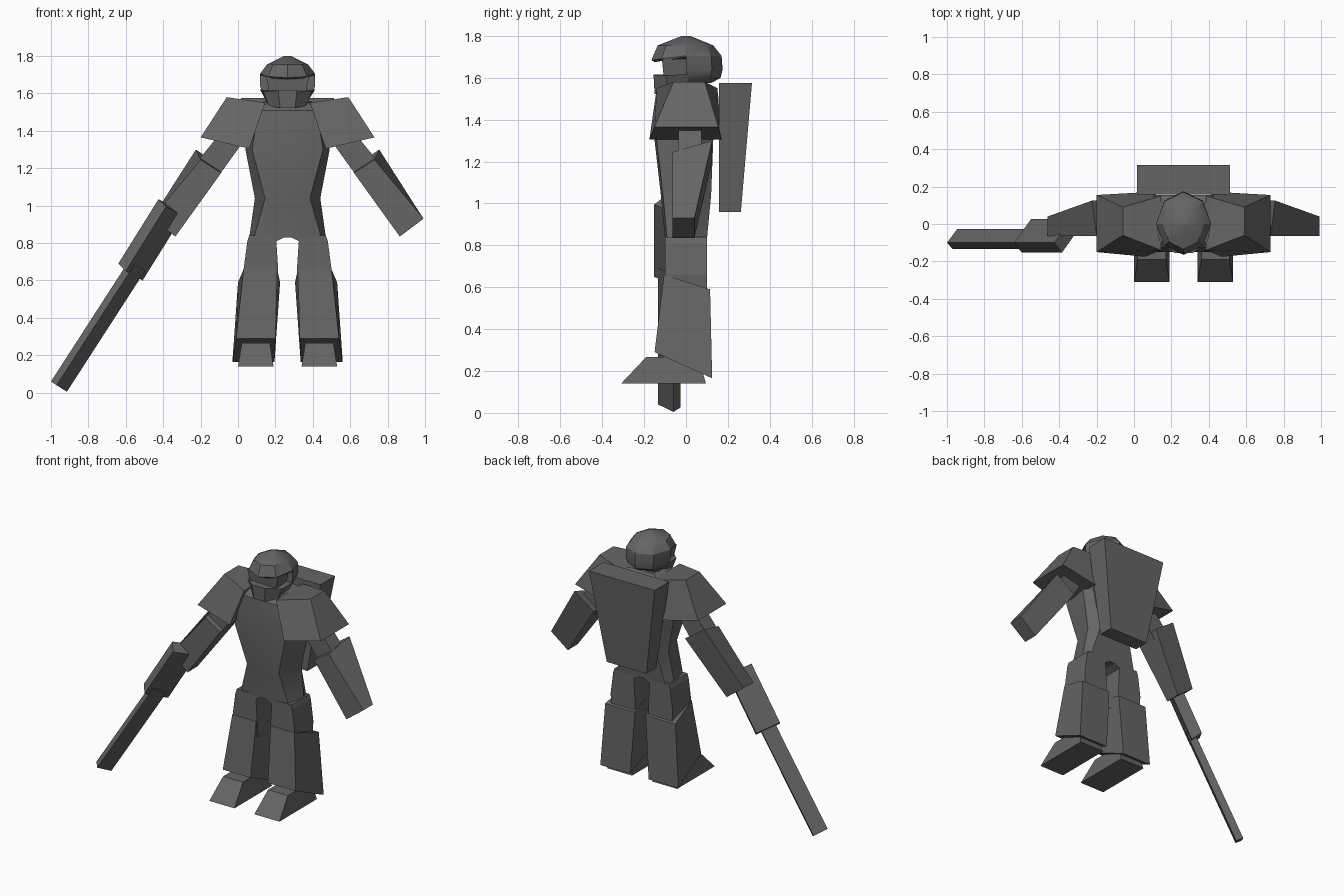
import bpy, bmesh, math
from mathutils import Vector

cube = bpy.data.objects.get("Cube")
if cube:
    bpy.data.objects.remove(cube, do_unlink=True)

MID = 0.265  # x of the body's centre line

grey = bpy.data.materials.new("dark_grey")
grey.use_nodes = True
COLOUR = (0.13, 0.13, 0.13, 1)
grey.diffuse_color = COLOUR
bsdf = next(n for n in grey.node_tree.nodes if n.type == 'BSDF_PRINCIPLED')
bsdf.inputs["Base Color"].default_value = COLOUR
bsdf.inputs["Roughness"].default_value = 0.8


def loft(name, rings, side=1, offset=MID, smooth=False):
    """Skin a closed solid through rings of equal point count; side=-1 mirrors it."""
    bm = bmesh.new()
    loops = [[bm.verts.new((offset + side * x, y, z)) for x, y, z in r] for r in rings]
    n = len(rings[0])
    for a, b in zip(loops, loops[1:]):
        for i in range(n):
            j = (i + 1) % n
            bm.faces.new((a[i], a[j], b[j], b[i]))
    bm.faces.new(loops[0])
    bm.faces.new(loops[-1])
    bmesh.ops.recalc_face_normals(bm, faces=bm.faces)
    me = bpy.data.meshes.new(name)
    bm.to_mesh(me)
    bm.free()
    me.materials.append(grey)
    ob = bpy.data.objects.new(name, me)
    bpy.context.collection.objects.link(ob)
    if smooth:
        bpy.ops.object.select_all(action='DESELECT')
        ob.select_set(True)
        bpy.context.view_layer.objects.active = ob
        bpy.ops.object.shade_smooth_by_angle(angle=math.radians(32))
    return ob


def rect(x0, x1, y0, y1, z):
    return [(x0, y0, z), (x1, y0, z), (x1, y1, z), (x0, y1, z)]


def slope(front, back):
    """Four-sided ring whose front and back edges differ: (x0, x1, y, z) each."""
    a, b, y, z = front
    c, d, v, w = back
    return [(a, y, z), (b, y, z), (d, v, w), (c, v, w)]


# Torso: flat front panel, angled flanks, narrow back
def torso_ring(z, panel, width, front, back):
    half = [(panel / 2, front), (panel, front + 0.01), (width, back - 0.06), (panel, back)]
    return [(x, y, z) for x, y in half] + [(-x, y, z) for x, y in reversed(half)]


loft("torso", [
    torso_ring(0.83, 0.18, 0.205, -0.10, 0.10),
    torso_ring(1.04, 0.12, 0.175, -0.12, 0.12),
    torso_ring(1.30, 0.19, 0.225, -0.15, 0.13),
    torso_ring(1.51, 0.155, 0.20, -0.13, 0.155),
    torso_ring(1.56, 0.10, 0.12, -0.07, 0.10)], smooth=True)

# Backpack tapering downwards
loft("backpack", [rect(-0.15, 0.15, 0.157, 0.262, 0.96),
                  rect(-0.248, 0.248, 0.157, 0.315, 1.575)])

# Limbs, repeated on both sides
for side, label in ((1, "left"), (-1, "right")):
    loft(label + "_thigh", [
        rect(0.05, 0.225, -0.09, 0.10, 0.55),
        rect(0.05, 0.235, -0.10, 0.10, 0.66),
        rect(0.06, 0.215, -0.10, 0.10, 0.81),
        rect(0.0, 0.205, -0.10, 0.10, 0.84)], side)
    loft(label + "_shin_guard", [
        slope((0.065, 0.275, -0.15, 0.29), (0.07, 0.295, 0.125, 0.165)),
        slope((0.055, 0.235, -0.105, 0.66), (0.04, 0.265, 0.115, 0.59))], side)
    loft(label + "_foot", [
        rect(0.075, 0.265, -0.31, 0.095, 0.14),
        rect(0.095, 0.245, -0.19, 0.06, 0.267)], side)
    loft(label + "_shoulder_pad", [
        [(0.205, -0.175, 1.305), (0.205, 0.17, 1.305), (0.465, 0.155, 1.365), (0.465, -0.15, 1.365)],
        [(0.12, -0.14, 1.55), (0.12, 0.15, 1.55), (0.325, 0.09, 1.58), (0.325, -0.06, 1.58)]], side)
    loft(label + "_upper_arm", [
        [(0.195, -0.035, 1.40), (0.195, 0.075, 1.40), (0.30, 0.075, 1.46), (0.30, -0.035, 1.46)],
        [(0.375, -0.035, 1.15), (0.375, 0.075, 1.15), (0.48, 0.075, 1.24), (0.48, -0.035, 1.24)]], side)
    loft(label + "_forearm", [
        [(0.355, -0.065, 1.175), (0.345, 0.125, 1.20), (0.49, 0.125, 1.30), (0.465, -0.065, 1.245)],
        [(0.60, -0.065, 0.835), (0.60, 0.04, 0.835), (0.727, 0.04, 0.93), (0.727, -0.065, 0.93)]], side)


# Rifle: slanted bars pushed along the aiming line
def bar(name, section, move):
    far = [tuple(Vector(p) + Vector(move)) for p in section]
    loft(name, [section, far], offset=0)


bar("rifle_barrel", [(-1.0, -0.10, 0.06), (-0.97, -0.133, 0.04),
                     (-0.915, -0.06, 0.005), (-0.945, -0.027, 0.025)], (0.42, 0, 0.65))
bar("rifle_body", [(-0.64, -0.10, 0.69), (-0.60, -0.153, 0.65),
                   (-0.51, -0.026, 0.60), (-0.55, 0.027, 0.64)], (0.215, 0, 0.345))


# Helmet: dome, rear shell and brow, built from eight-sided rings
def dome_ring(z, half, front, back, lift=0.0):
    pts = []
    for i in range(8):
        a = math.tau * i / 8
        c, s = math.cos(a), math.sin(a)
        pts.append((half * c, (back if s > 0 else -front) * s, z - lift * min(s, 0)))
    return pts


loft("helmet_dome", [
    dome_ring(1.70, 0.147, -0.15, 0.17, -0.025),
    dome_ring(1.705, 0.147, -0.165, 0.17, -0.02),
    dome_ring(1.755, 0.11, -0.135, 0.13),
    dome_ring(1.80, 0.02, -0.02, 0.02)], smooth=True)
loft("helmet_rear", [
    dome_ring(1.575, 0.11, 0, 0.12)[:5],
    dome_ring(1.60, 0.135, 0, 0.165)[:5],
    dome_ring(1.64, 0.147, 0, 0.175)[:5],
    dome_ring(1.705, 0.147, 0, 0.17)[:5]], smooth=True)

# Face, neck and chin guard
loft("face", [rect(-0.085, 0.085, -0.10, 0.05, 1.54),
              rect(-0.115, 0.115, -0.115, 0.05, 1.69)])
loft("neck", [rect(-0.08, 0.08, -0.06, 0.08, 1.50),
              rect(-0.08, 0.08, -0.06, 0.08, 1.60)])
guard = [(0.147, 0.01, 1.62), (0.13, -0.09, 1.61), (0.05, -0.155, 1.615)]
lower = [(0.115, 0.01, 1.57), (0.10, -0.09, 1.535), (0.04, -0.15, 1.522)]
mirrored = lambda pts: pts + [(-x, y, z) for x, y, z in reversed(pts)]
loft("chin_guard", [mirrored(lower), mirrored(guard)])
